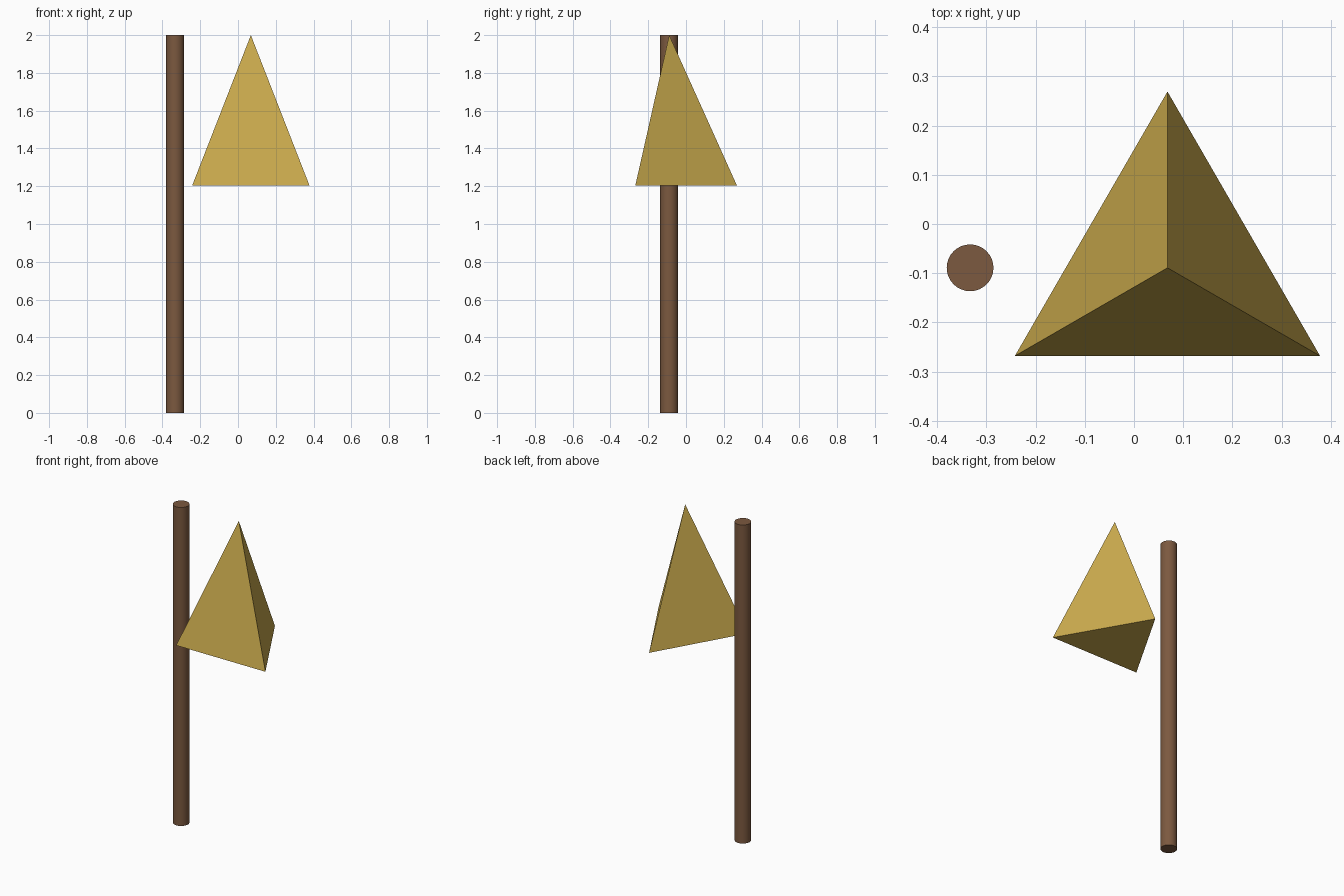
import bpy
import math

cube = bpy.data.objects.get("Cube")
if cube:
    bpy.data.objects.remove(cube, do_unlink=True)


def make_material(name, color):
    mat = bpy.data.materials.new(name)
    mat.use_nodes = True
    mat.diffuse_color = color
    mat.node_tree.nodes["Principled BSDF"].inputs["Base Color"].default_value = color
    return mat


def finish(name, mat):
    obj = bpy.context.object
    obj.name = obj.data.name = name
    obj.data.materials.append(mat)
    return obj


brown = make_material("brown wood", (0.20, 0.10, 0.05, 1))
gold = make_material("gold", (0.60, 0.41, 0.075, 1))

# Round upright pole
bpy.ops.mesh.primitive_cylinder_add(vertices=32, radius=0.0475, depth=2.0,
                                    location=(-0.333, -0.089, 1.0))
finish("pole", brown)
bpy.ops.object.shade_smooth_by_angle(angle=math.radians(30))

# Three-sided pyramid beside the pole top, one corner towards the back
BASE_Z, TOP_Z = 1.205, 2.0
bpy.ops.mesh.primitive_cone_add(vertices=3, radius1=0.358, radius2=0,
                                depth=TOP_Z - BASE_Z,
                                location=(0.068, -0.089, (BASE_Z + TOP_Z) / 2))
finish("pyramid_flag", gold)
bpy.ops.object.shade_flat()
